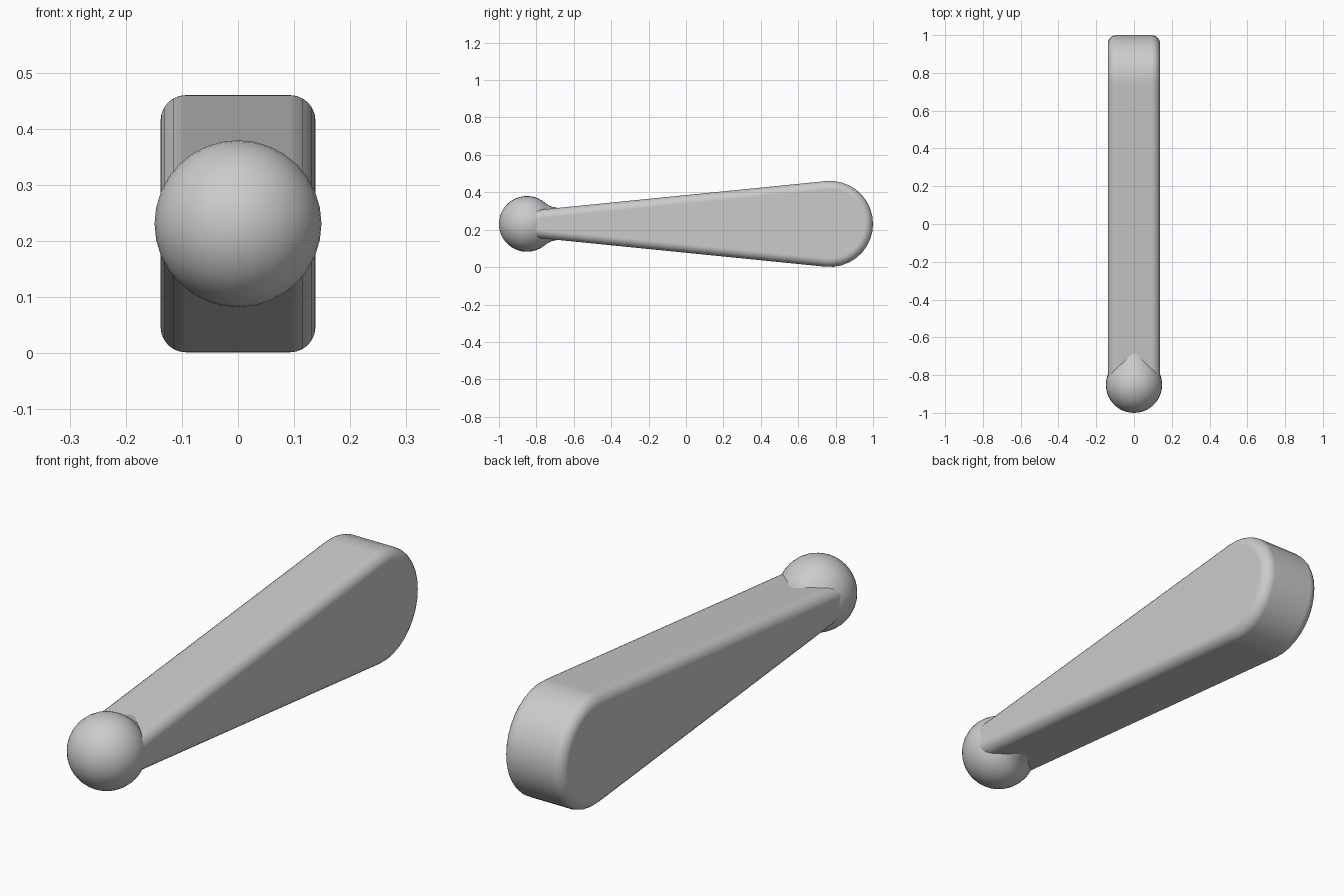
import bpy
import bmesh
from math import sin, cos, asin, pi, radians
from mathutils import Matrix, Vector

cube = bpy.data.objects.get("Cube")
if cube:
    bpy.data.objects.remove(cube, do_unlink=True)

MID_Z = 0.231
HALF_WIDTH = 0.138

grey = bpy.data.materials.new("light grey")
grey.use_nodes = True
grey.diffuse_color = (0.6, 0.6, 0.6, 1)
grey.node_tree.nodes["Principled BSDF"].inputs["Base Color"].default_value = (0.6, 0.6, 0.6, 1)


def finish(bm, name):
    bmesh.ops.recalc_face_normals(bm, faces=bm.faces)
    mesh = bpy.data.meshes.new(name)
    bm.to_mesh(mesh)
    bm.free()
    mesh.materials.append(grey)
    obj = bpy.data.objects.new(name, mesh)
    bpy.context.collection.objects.link(obj)
    for poly in mesh.polygons:
        poly.use_smooth = True
    return obj


# Tapered arm: side outline with a round rear end, extruded across and rim-bevelled
radius, centre_y, slope = 0.23, 0.77, 0.1
tilt = asin(slope)
steps = 18
outline = []
for i in range(steps + 1):
    a = -pi / 2 - tilt + (pi + 2 * tilt) * i / steps
    outline.append((centre_y + radius * cos(a), radius * sin(a)))
front_y = -0.85
front_half = outline[-1][1] - slope * (outline[-1][0] - front_y)
outline += [(front_y, front_half), (front_y, -front_half)]

bm = bmesh.new()
cap = bm.faces.new([bm.verts.new((-HALF_WIDTH, y, MID_Z + z)) for y, z in outline])
extruded = bmesh.ops.extrude_face_region(bm, geom=[cap], use_keep_orig=True)
moved = [g for g in extruded["geom"] if isinstance(g, bmesh.types.BMVert)]
bmesh.ops.translate(bm, verts=moved, vec=(2 * HALF_WIDTH, 0, 0))
bmesh.ops.recalc_face_normals(bm, faces=bm.faces)
rim = [e for e in bm.edges if abs(e.verts[0].co.x - e.verts[1].co.x) < 1e-4]
bmesh.ops.bevel(bm, geom=rim, offset=0.045, offset_type='OFFSET', segments=6,
                profile=0.5, affect='EDGES', clamp_overlap=True)
arm = finish(bm, "handle_arm")
weighted = arm.modifiers.new("clean shading", 'WEIGHTED_NORMAL')
weighted.weight = 100

# Ball knob: lathed about the long axis, with a small flare blending into the arm
ball_r, ball_y = 0.149, -0.851
profile = []
rings = 18
for i in range(rings + 1):
    a = radians(130) * i / rings
    profile.append((ball_y - ball_r * cos(a), ball_r * sin(a)))
profile += [(-0.735, 0.1), (-0.715, 0.091), (-0.69, 0.0865), (-0.66, 0.08), (-0.66, 0)]

bm = bmesh.new()
verts = [bm.verts.new((0, y, MID_Z + r)) for y, r in profile]
edges = [bm.edges.new(pair) for pair in zip(verts, verts[1:])]
bmesh.ops.spin(bm, geom=verts + edges, cent=(0, 0, MID_Z), axis=(0, 1, 0),
               angle=2 * pi, steps=32, use_duplicate=False)
bmesh.ops.remove_doubles(bm, verts=bm.verts, dist=1e-4)
finish(bm, "ball_knob")
